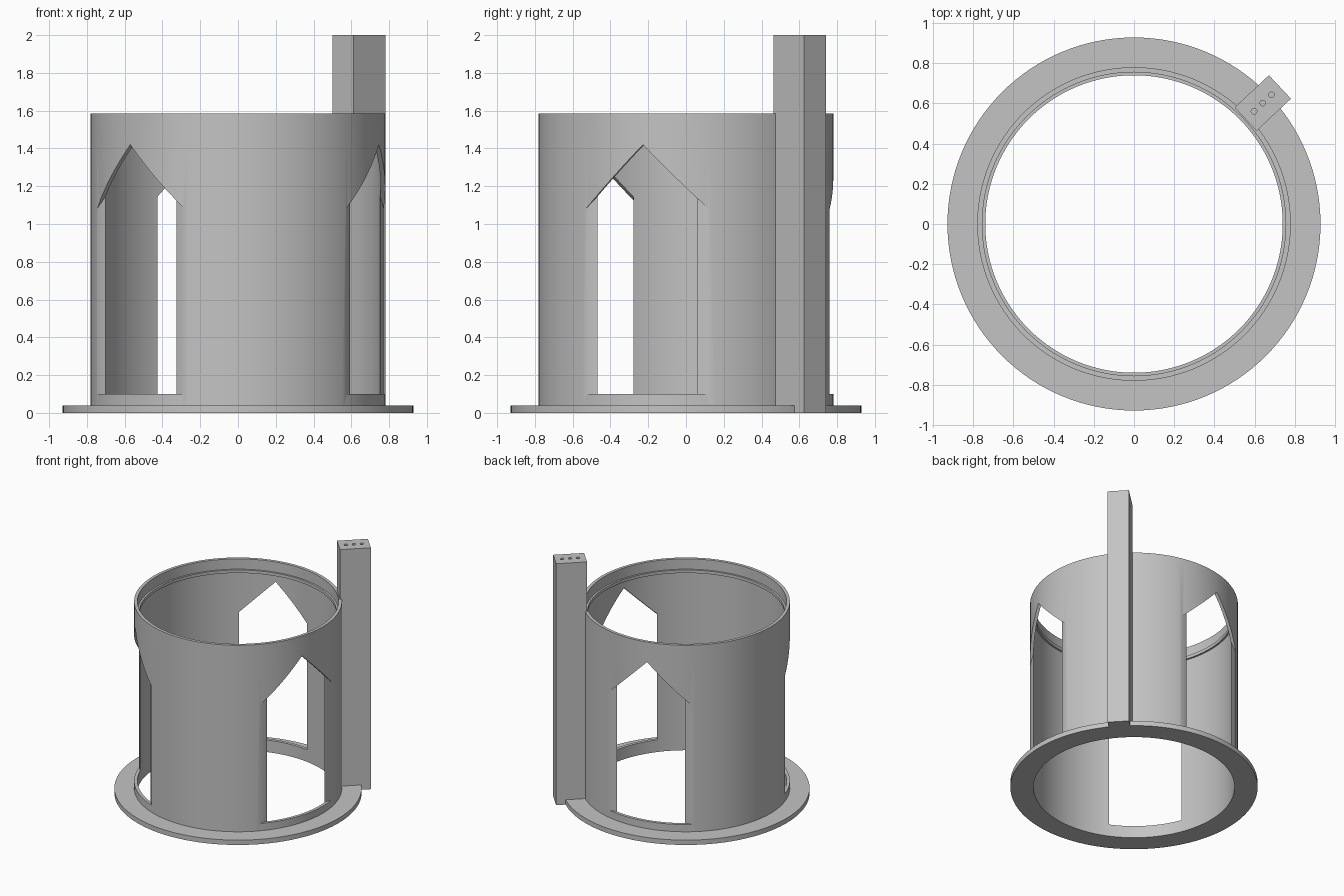
import bpy, bmesh, math
from mathutils import Matrix

cube = bpy.data.objects.get("Cube")
if cube:
    bpy.data.objects.remove(cube, do_unlink=True)

grey = bpy.data.materials.new("plain grey")
grey.use_nodes = True
color = (0.55, 0.55, 0.55, 1)
grey.diffuse_color = color
grey.node_tree.nodes["Principled BSDF"].inputs["Base Color"].default_value = color


def add_object(name, bm):
    bmesh.ops.recalc_face_normals(bm, faces=bm.faces)
    mesh = bpy.data.meshes.new(name)
    bm.to_mesh(mesh)
    bm.free()
    mesh.materials.append(grey)
    obj = bpy.data.objects.new(name, mesh)
    bpy.context.collection.objects.link(obj)
    return obj


def activate(obj):
    bpy.ops.object.select_all(action='DESELECT')
    obj.select_set(True)
    bpy.context.view_layer.objects.active = obj


def revolve(name, profile, steps=128):
    """Spin a closed (radius, height) profile around the vertical axis."""
    bm = bmesh.new()
    verts = [bm.verts.new((r, 0, z)) for r, z in profile]
    edges = [bm.edges.new((verts[i - 1], v)) for i, v in enumerate(verts)]
    bmesh.ops.spin(bm, geom=verts + edges, axis=(0, 0, 1), cent=(0, 0, 0),
                   angle=math.tau, steps=steps, use_merge=True)
    bmesh.ops.remove_doubles(bm, verts=bm.verts, dist=1e-5)
    return add_object(name, bm)


def cut(target, cutters):
    activate(target)
    for cutter in cutters:
        cutter.hide_render = True
        mod = target.modifiers.new("cut", 'BOOLEAN')
        mod.operation = 'DIFFERENCE'
        mod.solver = 'EXACT'
        mod.object = cutter
        bpy.ops.object.modifier_apply(modifier=mod.name)
        bpy.data.objects.remove(cutter, do_unlink=True)


def smooth(obj):
    activate(obj)
    bpy.ops.object.shade_smooth_by_angle(angle=math.radians(30))


def window_cutter(angle):
    """Gabled prism with a flat back, shaving a window through the wall."""
    flat, half, sill, apex = 0.703, 0.36, 0.10, 1.42
    outline = [(-half, sill), (half, sill), (half, apex - half),
               (0, apex), (-half, apex - half)]
    bm = bmesh.new()
    face = bm.faces.new([bm.verts.new((flat, y, z)) for y, z in outline])
    out = bmesh.ops.extrude_face_region(bm, geom=[face])["geom"]
    bmesh.ops.translate(bm, vec=(0.3, 0, 0),
                        verts=[g for g in out if isinstance(g, bmesh.types.BMVert)])
    bm.transform(Matrix.Rotation(math.radians(angle), 4, 'Z'))
    return add_object("window_cutter", bm)


# Round wall with a small inner ledge near the top
OUTER, INNER, TOP = 0.78, 0.755, 1.585
wall = revolve("round_wall", [
    (OUTER, 0), (OUTER, TOP), (INNER, TOP), (INNER, 1.50),
    (0.74, 1.50), (0.74, 1.475), (INNER, 1.475), (INNER, 0)])
cut(wall, [window_cutter(-17 + 120 * i) for i in range(3)])
smooth(wall)

# Base flange
flange = revolve("base_flange", [(OUTER, 0), (0.928, 0), (0.928, 0.04), (OUTER, 0.04)])
smooth(flange)

# Upright post with three small holes in its top
turn = Matrix.Rotation(math.radians(43.2), 4, 'Z')
POST_R = 0.879
bm = bmesh.new()
bmesh.ops.create_cube(bm, size=1, matrix=turn @ Matrix.Translation((POST_R, 0, 1))
                      @ Matrix.Diagonal((0.234, 0.16, 2, 1)))
post = add_object("upright_post", bm)

holes = []
for offset in (-0.06, 0, 0.06):
    bm = bmesh.new()
    bmesh.ops.create_cone(bm, cap_ends=True, segments=24, radius1=0.014, radius2=0.014,
                          depth=0.2, matrix=turn @ Matrix.Translation((POST_R + offset, 0, 2)))
    holes.append(add_object("hole_cutter", bm))
cut(post, holes)
smooth(post)
